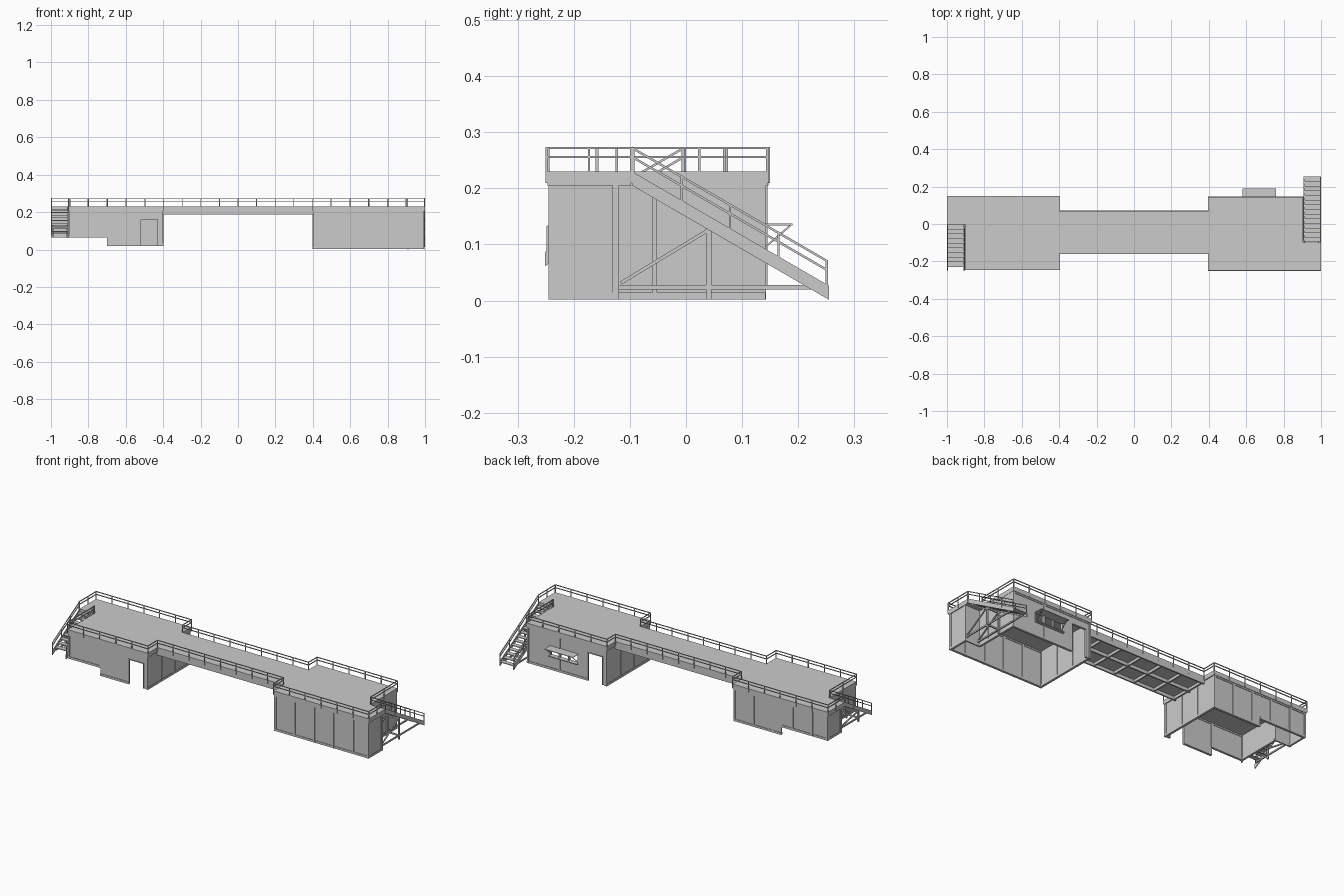
import bpy, bmesh, math
from mathutils import Vector, Matrix

if "Cube" in bpy.data.objects:
    bpy.data.objects.remove(bpy.data.objects["Cube"])

DECK_LOW, DECK_TOP = 0.205, 0.23
RAIL, MID = 0.272, 0.256
TURN = Matrix.Translation((0, -0.1, 0)) @ Matrix.Rotation(math.pi, 4, 'Z')


class Part:
    """Collects simple solids into one named mesh object."""
    def __init__(self, name, turned=False):
        self.name, self.turned, self.bm = name, turned, bmesh.new()

    def box(self, x0, x1, y0, y1, z0, z1):
        m = Matrix.Translation(((x0 + x1) / 2, (y0 + y1) / 2, (z0 + z1) / 2))
        m = m @ Matrix.Diagonal((x1 - x0, y1 - y0, z1 - z0, 1))
        bmesh.ops.create_cube(self.bm, size=1, matrix=m)

    def beam(self, p, q, w=0.004):
        p, q = Vector(p), Vector(q)
        d = q - p
        side = d.cross(Vector((0, 0, 1)))
        side = side.normalized() if side.length > 1e-6 else Vector((1, 0, 0))
        rot = Matrix((side, d.normalized().cross(side), d.normalized())).transposed().to_4x4()
        m = Matrix.Translation((p + q) / 2) @ rot @ Matrix.Diagonal((w, w, d.length + w * 0.5, 1))
        bmesh.ops.create_cube(self.bm, size=1, matrix=m)

    def prism(self, profile, axis, depth):
        vs = [self.bm.verts.new(p) for p in profile]
        f = self.bm.faces.new(vs)
        r = bmesh.ops.extrude_face_region(self.bm, geom=[f])
        moved = [v for v in r['geom'] if isinstance(v, bmesh.types.BMVert)]
        bmesh.ops.translate(self.bm, verts=moved, vec=Vector(axis) * depth)

    def rail(self, pts, step=0.1):
        for a, b in zip(pts, pts[1:]):
            for z in (RAIL, MID):
                self.beam((*a, z), (*b, z))
            va, vb = Vector(a), Vector(b)
            n = max(1, round((vb - va).length / step))
            for i in range(n + 1):
                p = va.lerp(vb, i / n)
                self.box(p.x - .002, p.x + .002, p.y - .002, p.y + .002, 0.21, RAIL)

    def finish(self):
        bmesh.ops.recalc_face_normals(self.bm, faces=self.bm.faces[:])
        if self.turned:
            self.bm.transform(TURN)
        me = bpy.data.meshes.new(self.name)
        self.bm.to_mesh(me)
        self.bm.free()
        bpy.context.collection.objects.link(bpy.data.objects.new(self.name, me))


def building(side, turned, zin, zout, stair_end, by_back, by_front, window):
    """One end building; zin/zout are the base heights near and far from the bridge."""
    new = lambda n: Part(side + "_" + n, turned)
    H = DECK_LOW

    # walls, with doorway and optional serving window
    w = new("walls")
    y0, y1 = 0.132, 0.139
    door_top = 0.16
    w.box(.402, .43, y0, y1, zin, H)
    w.box(.43, .52, y0, y1, door_top, H)
    if window:
        w.box(.52, .585, y0, y1, zin, H)
        w.box(.585, .755, y0, y1, zin, .085)
        w.box(.585, .755, y0, y1, .135, H)
        w.box(.755, .90, y0, y1, zout, H)
    else:
        w.box(.52, .70, y0, y1, zin, H)
        w.box(.70, .90, y0, y1, zout, H)
    w.box(.402, .70, -.241, -.234, zin, H)
    w.box(.70, .992, -.241, -.234, zout, H)
    w.box(.402, .409, -.241, y1, zin, H)
    w.box(.986, .993, -.241, -.12, zout, H)
    w.box(.90, .993, -.127, -.12, zout, H)
    w.box(.895, .902, -.127, y1, zout, H)
    w.finish()

    # posts and sills framing the panels
    f = new("wall_frame")
    for x in (.405, .525, .65, .77, .895, .99):
        z = zin if x < .7 else zout
        f.box(x - .005, x + .005, -.245, -.23, z, H)
    for x in (.405, .70, .897):
        f.box(x - .005, x + .005, .128, .143, zin if x < .7 else zout, H)
    for y in (-.11, .01):
        f.box(.399, .412, y - .005, y + .005, zin, H)
    f.box(.985, .996, -.131, -.119, zout, H)
    f.box(.893, .906, -.06, -.052, zout, H)
    for a, b, z in ((.40, .70, zin), (.70, .995, zout)):
        f.box(a, b, -.244, -.231, z, z + .012)
    for a, b, z in ((.52, .70, zin), (.70, .90, zout)):
        f.box(a, b, .129, .142, z, z + .012)
    f.box(.399, .412, -.244, .142, zin, zin + .012)
    f.box(.984, .995, -.244, -.12, zout, zout + .012)
    f.box(.893, .905, -.12, .142, zout, zout + .012)
    f.box(.40, .995, -.244, -.231, H - .008, H)
    f.box(.40, .90, .129, .142, H - .008, H)
    for a, b in ((.426, .431), (.519, .524)):
        f.box(a, b, .13, .142, zin, door_top + .004)
    f.box(.426, .524, .13, .142, door_top, door_top + .004)
    f.finish()

    # deck with a notch for the stairs
    d = new("deck")
    d.prism([(.397, -.247, H), (.998, -.247, H), (.998, -.098, H),
             (.903, -.098, H), (.903, .145, H), (.397, .145, H)], (0, 0, 1), DECK_TOP - H)
    d.finish()

    # deck railing
    r = new("railing")
    r.rail([(.397, by_back), (.397, .145), (.903, .145), (.903, -.098)])
    r.rail([(.998, -.098), (.998, -.248), (.397, -.248), (.397, by_front)])
    r.finish()

    # stairs: stringers, treads and handrails
    ys, slope = -.096, .58
    zt = lambda y: DECK_TOP - slope * (y - ys)
    s = new("stairs")
    for x in (.907, .994):
        s.prism([(x, ys, zt(ys)), (x, stair_end, zt(stair_end)),
                 (x, stair_end, zt(stair_end) - .025), (x, ys, zt(ys) - .025)], (1, 0, 0), .004)
    n = int((stair_end - ys) / .025)
    for i in range(n):
        y = ys + .025 * i
        z = zt(y + .0125) - .01
        s.box(.909, .995, y, y + .025, z - .002, z + .002)
    s.finish()
    h = new("handrails")
    n = round((stair_end - ys) / .085)
    for x in (.908, .997):
        for dz in (RAIL - DECK_TOP, MID - DECK_TOP):
            h.beam((x, ys, zt(ys) + dz), (x, stair_end - .004, zt(stair_end - .004) + dz))
        for i in range(n + 1):
            y = ys + .002 + (stair_end - .006 - ys) * i / n
            h.box(x - .002, x + .002, y - .002, y + .002, zt(y) - .015, zt(y) + .043)
    h.finish()

    # braced stand under the stairs
    b = new("stair_support")
    for x in (.913, .987):
        b.box(x - .004, x + .004, .036, .045, zout, .13)
        b.box(x - .004, x + .004, -.128, -.119, zout, H)
        b.beam((x, -.115, zout + .03), (x, .037, .124), .006)
        b.box(x - .003, x + .003, -.12, stair_end - .02, zout + .018, zout + .026)
    b.box(.913, .987, .037, .044, .115, .123)
    b.box(.913, .987, .037, .044, zout + .018, zout + .026)
    b.finish()


building("right", False, 0.002, 0.002, 0.255, 0.068, -0.158, True)
building("left", True, 0.02, 0.065, 0.151, 0.058, -0.168, False)

# serving window: raised shutter, frame, counter and struts
win = Part("serving_window")
win.box(.58, .76, .139, .19, .134, .137)
win.box(.58, .76, .128, .155, .080, .085)
for x in (.582, .64, .70, .758):
    win.box(x - .003, x + .003, .13, .143, .08, .137)
for x in (.59, .75):
    win.beam((x, .141, .095), (x, .185, .133), .003)
win.finish()

# bridge deck, girders and cross beams
bridge = Part("bridge_deck")
bridge.box(-.4, .4, -.158, .068, DECK_LOW, DECK_TOP)
bridge.finish()
under = Part("bridge_beams")
for y in (-.154, -.045, .064):
    under.box(-.4, .4, y - .004, y + .004, .187, DECK_LOW)
for i in range(7):
    x = -.39 + .13 * i
    under.box(x - .004, x + .004, -.154, .064, .19, DECK_LOW)
under.finish()
rails = Part("bridge_railing")
for y in (-.159, .069):
    rails.rail([(-.397, y), (.397, y)])
rails.finish()
